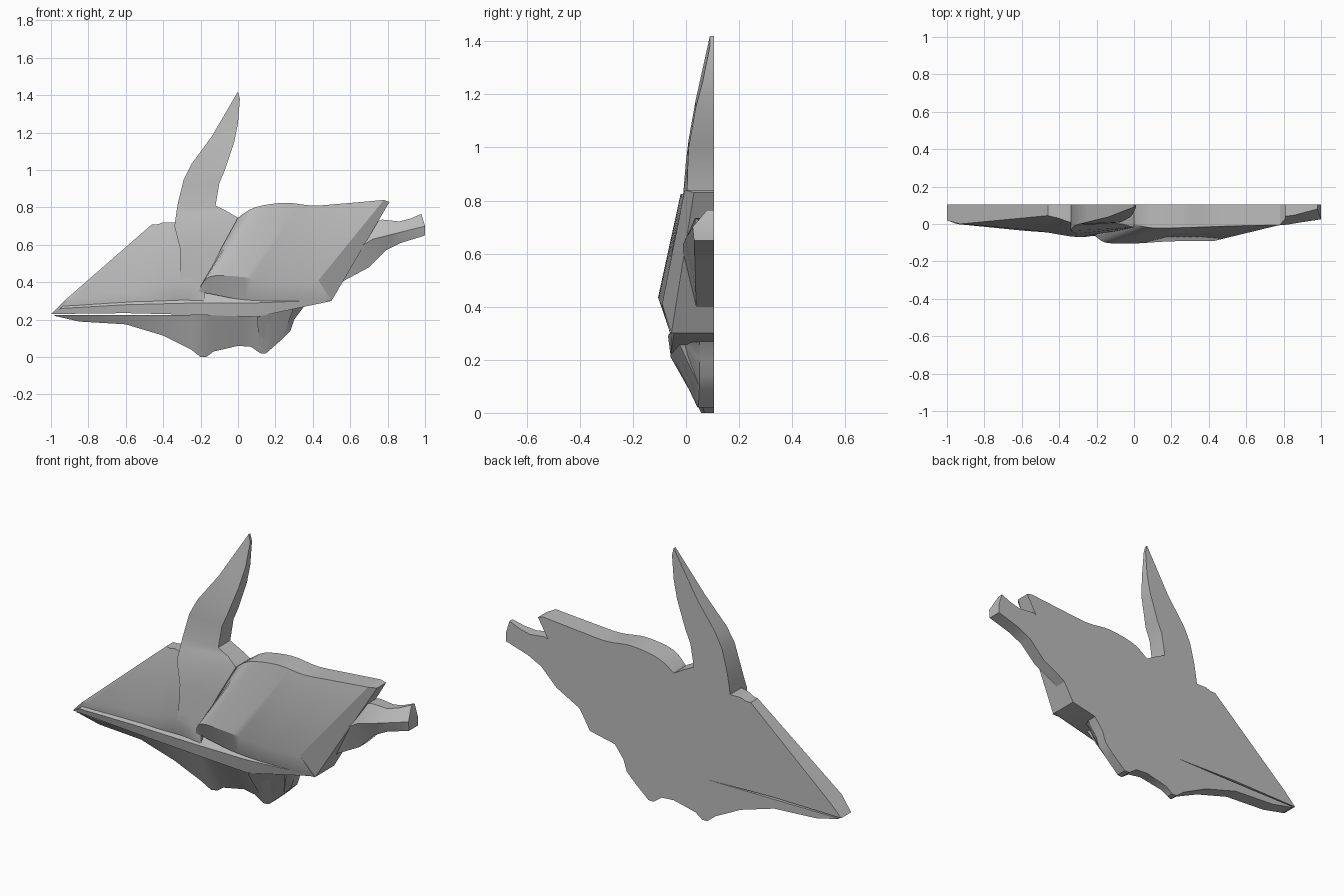
import bpy, bmesh, math
from mathutils import Vector

if "Cube" in bpy.data.objects:
    bpy.data.objects.remove(bpy.data.objects["Cube"], do_unlink=True)

BACK = 0.105  # flat rear plane shared by every part

stone = bpy.data.materials.new("plain grey")
stone.use_nodes = True
grey = (0.5, 0.5, 0.5, 1)
stone.diffuse_color = grey
stone.node_tree.nodes["Principled BSDF"].inputs["Base Color"].default_value = grey


def row(points, *depths):
    """Give a row of (x, z) points depths spread evenly from first to last."""
    result = []
    for index, (x, z) in enumerate(points):
        place = index / (len(points) - 1) * (len(depths) - 1)
        low = int(place)
        high = min(low + 1, len(depths) - 1)
        depth = depths[low] + (depths[high] - depths[low]) * (place - low)
        result.append(Vector((x, depth, z)))
    return result


def curved(points, steps):
    """Pass a smooth curve through the points of a row."""
    if steps == 1:
        return points
    padded = [points[0], *points, points[-1]]
    result = []
    for before, start, end, after in zip(padded, padded[1:], padded[2:], padded[3:]):
        leave = (end - before) / 2
        arrive = (after - start) / 2
        for step in range(steps):
            t = step / steps
            ease = t * t * (3 - 2 * t)
            bend = leave * t * (1 - t) ** 2 - arrive * t * t * (1 - t)
            result.append(start.lerp(end, ease) + bend)
    return result + [points[-1]]


def relief(name, rows, steps=1):
    """Loft rows into a front surface and close it with walls to the back plane."""
    rows = [curved(points, steps) for points in rows]
    bm = bmesh.new()
    front = [[bm.verts.new(point) for point in points] for points in rows]
    back = [[bm.verts.new((point.x, BACK, point.z)) for point in points] for points in rows]
    for grid in (front, back):
        for lower, upper in zip(grid, grid[1:]):
            for a, b, c, d in zip(lower, lower[1:], upper[1:], upper):
                bm.faces.new((a, b, c, d))

    def rim(grid):
        right_side = [points[-1] for points in grid[1:-1]]
        left_side = [points[0] for points in grid[1:-1]]
        return grid[0] + right_side + grid[-1][::-1] + left_side[::-1]

    outer, inner = rim(front), rim(back)
    for index in range(len(outer)):
        bm.faces.new((outer[index - 1], outer[index], inner[index], inner[index - 1]))
    bmesh.ops.recalc_face_normals(bm, faces=bm.faces)
    mesh = bpy.data.meshes.new(name)
    bm.to_mesh(mesh)
    bm.free()
    mesh.materials.append(stone)
    part = bpy.data.objects.new(name, mesh)
    bpy.context.collection.objects.link(part)
    bpy.ops.object.select_all(action="DESELECT")
    part.select_set(True)
    bpy.context.view_layer.objects.active = part
    bpy.ops.object.shade_smooth_by_angle(angle=math.radians(28))


# Left page: block base, rolled lower edge, top edge
relief("left_page", [
    row([(-1, .23), (-.75, .26), (-.5, .28), (-.3, .3), (-.18, .29)], .02, -.03, -.06),
    row([(-.93, .3), (-.7, .34), (-.5, .36), (-.3, .41), (-.18, .36)], 0, -.02, -.04, -.07, -.055),
    row([(-.46, .71), (-.43, .71), (-.4, .72), (-.36, .72), (-.3, .72)], .045, .03, 0),
], steps=4)

# Right page: block base, rolled lower edge, top edge
relief("right_page", [
    row([(-.22, .35), (-.16, .34), (0, .31), (.15, .3), (.3, .3), (.5, .3)], -.06),
    row([(-.21, .36), (-.15, .43), (0, .43), (.15, .41), (.3, .4), (.43, .41)],
        -.06, -.1, -.104, -.095, -.09, -.09),
    row([(0, .745), (.09, .8), (.25, .825), (.4, .81), (.55, .82), (.78, .84)],
        0, -.02, -.02, -.015, -.01, -.005),
], steps=4)

# Sloping side of the right page block
relief("page_side", [
    row([(.43, .41), (.78, .84)], -.09, -.005),
    row([(.5, .3), (.81, .83)], -.055, .03),
])

# Board under the pages: lower edge, upper edge, hidden lip
relief("book_cover", [
    row([(-1, .23), (-.6, .235), (-.2, .225), (.1, .215), (.5, .3)], .02, -.03, -.05, -.058, -.045),
    row([(-.95, .26), (-.6, .28), (-.2, .29), (.1, .29), (.5, .305)], 0, -.035, -.065, -.068, -.055),
    row([(-.9, .3), (-.5, .35), (-.2, .4), (.1, .4), (.5, .33)], .02, 0),
])

# Bookmark ribbon rising out of the gutter
relief("ribbon", [
    row([(-.31, .4), (-.31, .58), (-.34, .7), (-.33, .77), (-.32, .83), (-.29, .95),
         (-.25, 1.03), (-.14, 1.18), (-.07, 1.3), (0, 1.42)], -.07, -.02, .01, .09),
    row([(-.2, .36), (-.09, .58), (0, .745), (-.06, .78), (-.12, .81), (-.1, .93),
         (-.07, 1), (-.02, 1.15), (0, 1.25), (.01, 1.38)], -.055, 0, .01, .09),
])

# Draped cloth under the book, its hem hanging from a seam along the cover
hem = [(-.98, .22), (-.85, .19), (-.6, .175), (-.4, .115), (-.25, .04), (-.2, 0), (-.17, 0),
       (-.13, .03), (0, .06), (.07, .055), (.12, .02), (.15, .02), (.23, .09), (.28, .14),
       (.3, .2), (.36, .28)]
seam = [(x, .225 + max(0, x - .1) * .3) for x, z in hem]
relief("draped_cloth", [
    row(hem, .03, .03, .07, .04, .05, .05),
    row(seam, .02, -.03, -.05, -.058, 0),
])

# Pleat folded outwards at the lowest corner
relief("cloth_pleat", [
    row([(.12, .02), (.15, .02), (.24, .1)], .05),
    row([(.1, .21), (.12, .22), (.3, .27)], -.058, -.058, -.03),
])

# Cloth tail at the side: lower edge, fold, upper edge
relief("cloth_tail", [
    row([(.48, .33), (.57, .41), (.7, .48), (.79, .57), (.87, .61), (1, .65)], .04, .03),
    row([(.5, .5), (.62, .57), (.72, .63), (.82, .655), (.9, .675), (1, .7)], 0, -.015, 0, .025),
    row([(.5, .6), (.6, .67), (.77, .735), (.86, .725), (.92, .74), (.98, .765)], .02, .04, .08),
])
